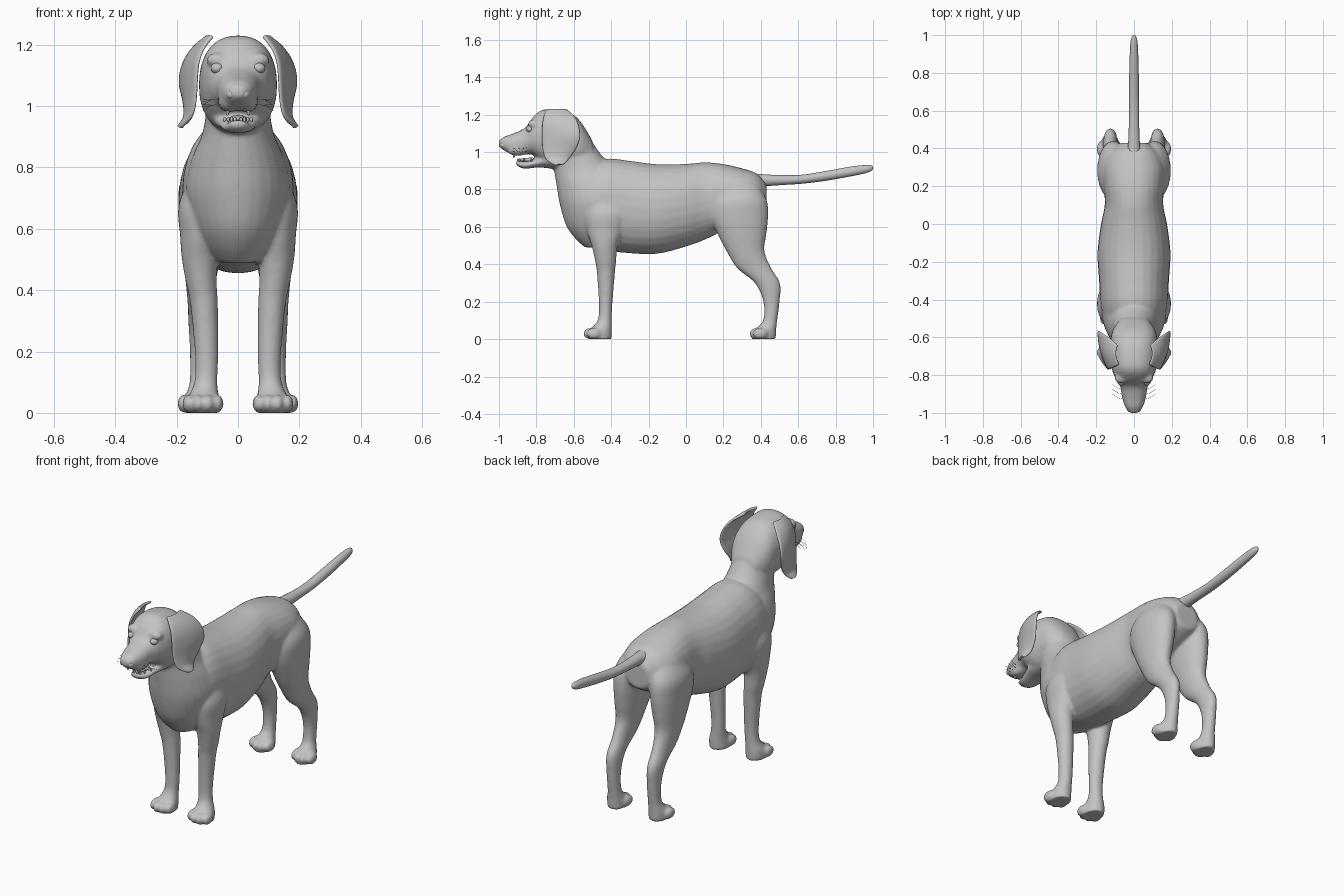
import bpy, bmesh, math
from mathutils import Vector

grey = bpy.data.materials.new("light grey")
grey.diffuse_color = (0.55, 0.55, 0.55, 1)


def spline(rows, steps=5):
    """Catmull-Rom interpolation through rows of numbers."""
    out = []
    for i in range(len(rows) - 1):
        a, b, c, d = (rows[max(0, min(len(rows) - 1, i + k))] for k in (-1, 0, 1, 2))
        for s in range(steps):
            t = s / steps
            out.append([0.5 * (2 * q + (r - p) * t + (2 * p - 5 * q + 4 * r - u) * t * t
                        + (3 * q - p - 3 * r + u) * t ** 3) for p, q, r, u in zip(a, b, c, d)])
    return out + [list(rows[-1])]


def loft(bm, rows, axis, sx=1, power=2.0, n=28):
    """Closed tube. axis 'z': rows (z, y, x, rx, ry); axis 'y': rows (y, z, x, rx, rz)."""
    rings = []
    for a, b, x, r1, r2 in spline(rows):
        ring = []
        for k in range(n):
            t = 2 * math.pi * k / n
            c, s = math.cos(t), math.sin(t)
            u = math.copysign(abs(c) ** (2 / power), c) * max(r1, 0.002)
            v = math.copysign(abs(s) ** (2 / power), s) * max(r2, 0.002)
            p = (sx * (x + u), b + v, a) if axis == 'z' else (sx * (x + u), a, b + v)
            ring.append(bm.verts.new(p))
        rings.append(ring)
    faces = [bm.faces.new((p[k], p[(k + 1) % n], q[(k + 1) % n], q[k]))
             for p, q in zip(rings, rings[1:]) for k in range(n)]
    faces += [bm.faces.new(rings[0]), bm.faces.new(rings[-1])]
    bmesh.ops.recalc_face_normals(bm, faces=faces)


def ball(bm, centre, radii):
    new = bmesh.ops.create_uvsphere(bm, u_segments=20, v_segments=12, radius=1)["verts"]
    for v in new:
        v.co = Vector(centre) + Vector(a * b for a, b in zip(v.co, radii))


def finish(bm, name):
    me = bpy.data.meshes.new(name)
    bm.to_mesh(me)
    bm.free()
    me.materials.append(grey)
    me.polygons.foreach_set("use_smooth", [True] * len(me.polygons))
    ob = bpy.data.objects.new(name, me)
    bpy.context.collection.objects.link(ob)
    return ob


# Body: torso, neck, head, jaw, legs and paws fused into one skin
bm = bmesh.new()
loft(bm, [(-.59, .70, 0, .09, .12), (-.50, .715, 0, .16, .215), (-.42, .72, 0, .178, .245),
          (-.30, .706, 0, .185, .247), (-.15, .696, 0, .193, .239), (0, .716, 0, .175, .221),
          (.10, .738, 0, .155, .207), (.20, .758, 0, .160, .178), (.30, .767, 0, .160, .146),
          (.38, .772, 0, .125, .113), (.43, .76, 0, .07, .07)], 'y', power=2.15)
loft(bm, [(.49, -.45, 0, .07, .09), (.54, -.45, 0, .11, .145), (.61, -.45, 0, .145, .192),
          (.72, -.45, 0, .172, .225), (.82, -.475, 0, .155, .217), (.90, -.53, 0, .120, .175),
          (.96, -.57, 0, .107, .14), (1.03, -.605, 0, .10, .12), (1.10, -.635, 0, .10, .11)], 'z')
loft(bm, [(-.50, 1.0, 0, .07, .06), (-.56, 1.04, 0, .112, .118), (-.62, 1.065, 0, .124, .145),
          (-.70, 1.07, 0, .127, .158), (-.77, 1.085, 0, .117, .140), (-.82, 1.085, 0, .096, .100),
          (-.86, 1.058, 0, .073, .072), (-.92, 1.043, 0, .063, .058), (-.97, 1.045, 0, .046, .038),
          (-1.0, 1.045, 0, .022, .016)], 'y', power=2.3)
loft(bm, [(-.68, .965, 0, .085, .06), (-.75, .955, 0, .080, .040), (-.80, .943, 0, .066, .026),
          (-.86, .930, 0, .050, .019), (-.895, .938, 0, .034, .017), (-.91, .945, 0, .015, .01)], 'y')
front_leg = [(.80, -.42, .09, .05, .08), (.68, -.42, .118, .075, .12), (.58, -.43, .123, .066, .10),
             (.50, -.435, .125, .058, .070), (.42, -.43, .119, .050, .057), (.35, -.428, .110, .045, .048),
             (.18, -.430, .102, .038, .036), (.10, -.435, .105, .038, .038), (.05, -.455, .112, .050, .058),
             (.0, -.462, .112, .052, .064)]
hind_leg = [(.84, .29, .085, .05, .08), (.75, .285, .105, .084, .145), (.66, .285, .112, .081, .155),
            (.56, .30, .116, .070, .130), (.47, .318, .120, .056, .102), (.38, .364, .123, .043, .092),
            (.30, .435, .125, .037, .068), (.20, .457, .124, .033, .044), (.10, .450, .124, .034, .038),
            (.05, .425, .127, .046, .058), (.0, .415, .127, .048, .065)]
for sx in (1, -1):
    for leg, px, py in ((front_leg, .114, -.512), (hind_leg, .130, .378)):
        loft(bm, leg, 'z', sx, n=24)
        for dx, dy in ((-.048, .018), (-.017, 0), (.017, 0), (.048, .018)):   # toes
            ball(bm, (sx * (px + dx), py + dy, .03), (.019, .040, .030))
    ball(bm, (sx * .03, -.90, 1.015), (.036, .06, .036))                       # upper lip
    ball(bm, (sx * .068, -.815, 1.15), (.036, .03, .024))                      # brow
body = finish(bm, "body")
rm = body.modifiers.new("fuse", 'REMESH')
rm.mode = 'VOXEL'
rm.voxel_size = 0.008
rm.use_smooth_shade = True
sm = body.modifiers.new("soften", 'SMOOTH')
sm.factor, sm.iterations = 0.5, 8

# Tail
bm = bmesh.new()
loft(bm, [(.34, .84, 0, .05, .045), (.40, .848, 0, .034, .034), (.50, .850, 0, .028, .027),
          (.62, .855, 0, .027, .024), (.75, .873, 0, .026, .026), (.88, .896, 0, .023, .026),
          (.96, .909, 0, .019, .022), (.99, .914, 0, .012, .015), (1.0, .915, 0, .004, .005)], 'y', n=20)
finish(bm, "tail")

# Hanging ears: rows (z, front x, front y, back x, back y)
ear = spline([(1.228, .080, -.745, .085, -.64), (1.19, .110, -.762, .140, -.595),
              (1.14, .128, -.770, .175, -.572), (1.08, .133, -.772, .188, -.565),
              (1.02, .137, -.768, .175, -.585), (.97, .148, -.755, .165, -.62),
              (.942, .168, -.725, .174, -.645), (.932, .178, -.695, .180, -.665)], 4)
for sx, side in ((1, "left"), (-1, "right")):
    bm = bmesh.new()
    grid = []
    for z, xf, yf, xb, yb in ear:
        grid.append([bm.verts.new((sx * (xf + (xb - xf) * t + .014 * math.sin(math.pi * t)),
                                   yf + (yb - yf) * t, z)) for t in [k / 8 for k in range(9)]])
    for p, q in zip(grid, grid[1:]):
        for k in range(8):
            f = (p[k], p[k + 1], q[k + 1], q[k])
            bm.faces.new(f if sx > 0 else f[::-1])
    bmesh.ops.recalc_face_normals(bm, faces=bm.faces)
    ob = finish(bm, side + "_ear")
    so = ob.modifiers.new("thickness", 'SOLIDIFY')
    so.thickness, so.offset = 0.013, 0
    ob.modifiers.new("round", 'SUBSURF').levels = 1

# Eyes, nose, tongue
bm = bmesh.new()
for sx in (1, -1):
    ball(bm, (sx * .068, -.834, 1.123), (.021, .021, .018))
finish(bm, "eyes")
bm = bmesh.new()
ball(bm, (0, -.976, 1.05), (.036, .024, .024))
for sx in (1, -1):
    ball(bm, (sx * .022, -.976, 1.038), (.017, .020, .016))
finish(bm, "nose")
bm = bmesh.new()
ball(bm, (0, -.83, .958), (.030, .065, .012))
finish(bm, "tongue")

# Teeth along both jaws
bm = bmesh.new()
for sx in (1, -1):
    for k in range(4):
        ball(bm, (sx * (.010 + .011 * k), -.898 + .008 * k * k, .956), (.005, .005, .009))
    ball(bm, (sx * .034, -.92, .985), (.006, .006, .016))
finish(bm, "teeth")

# Whiskers
cu = bpy.data.curves.new("whiskers", 'CURVE')
cu.dimensions = '3D'
cu.bevel_depth = 0.0008
cu.bevel_resolution = 0
for sx in (1, -1):
    for k in range(6):
        y, z = -.93 + .025 * (k % 3), 1.005 + .018 * (k // 3)
        sp = cu.splines.new('POLY')
        sp.points.add(2)
        for p, (dx, dy, dz) in zip(sp.points, ((.05, 0, 0), (.085, .01, -.002), (.115, .03, -.02 + .01 * (k % 3)))):
            p.co = (sx * dx, y + dy, z + dz, 1)
cu.materials.append(grey)
bpy.context.collection.objects.link(bpy.data.objects.new("whiskers", cu))
